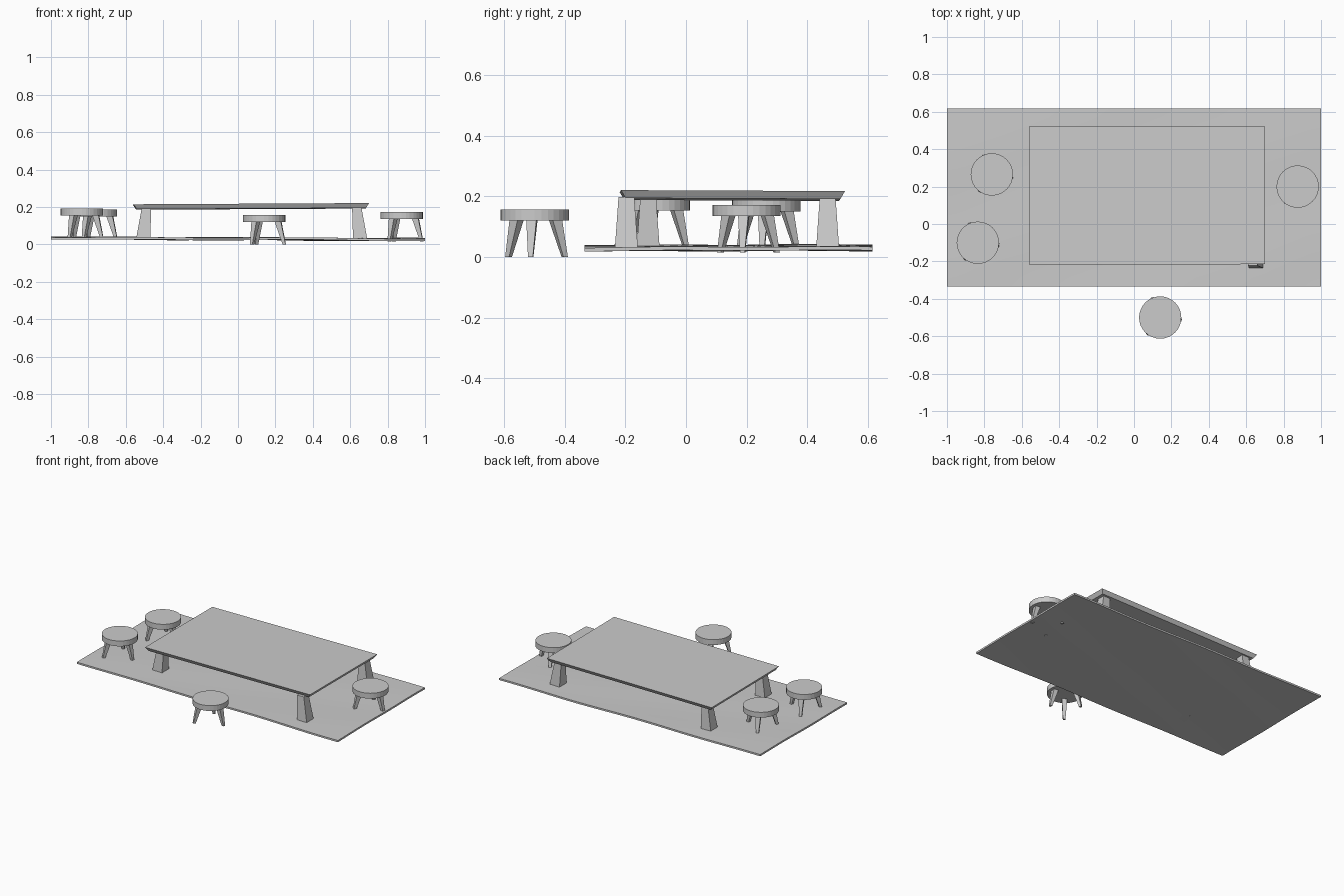
import bpy, bmesh, math
from mathutils import Vector

if "Cube" in bpy.data.objects:
    bpy.data.objects.remove(bpy.data.objects["Cube"])

grey = bpy.data.materials.new("plain grey")
grey.diffuse_color = (0.6, 0.6, 0.6, 1)
grey.use_nodes = True
grey.node_tree.nodes["Principled BSDF"].inputs["Base Color"].default_value = grey.diffuse_color


def finish(name, bm):
    bmesh.ops.recalc_face_normals(bm, faces=bm.faces[:])
    mesh = bpy.data.meshes.new(name)
    bm.to_mesh(mesh)
    bm.free()
    mesh.materials.append(grey)
    ob = bpy.data.objects.new(name, mesh)
    bpy.context.collection.objects.link(ob)
    return ob


def frustum(bm, low, high):
    """Solid between two rectangles, each (x0, x1, y0, y1, z)."""
    rings = []
    for x0, x1, y0, y1, z in (low, high):
        rings.append([bm.verts.new((x, y, z)) for x, y in
                      ((x0, y0), (x1, y0), (x1, y1), (x0, y1))])
    a, b = rings
    bm.faces.new(a[::-1])
    bm.faces.new(b)
    for i in range(4):
        j = (i + 1) % 4
        bm.faces.new((a[i], a[j], b[j], b[i]))


# Rug: thin, gently rippled sheet that dips towards the right
def ripple(x, y):
    wave = 0.0022 * math.sin(7 * x + 3 * y) + 0.0013 * math.sin(11 * y - 4 * x)
    return 0.030 - 0.004 * x + wave


bm = bmesh.new()
bmesh.ops.create_grid(bm, x_segments=40, y_segments=20, size=1)
for v in bm.verts:
    v.co.y = 0.141 + v.co.y * 0.476
ext = bmesh.ops.extrude_face_region(bm, geom=bm.faces[:])
upper = {g for g in ext["geom"] if isinstance(g, bmesh.types.BMVert)}
for v in bm.verts:
    v.co.z = ripple(v.co.x, v.co.y) + (0.006 if v in upper else -0.006)
rug = finish("rug", bm)
for p in rug.data.polygons:
    p.use_smooth = abs(p.normal.z) > 0.5

# Table top: slab with undercut edges, very slightly tilted and turned
bm = bmesh.new()
frustum(bm, (-0.613, 0.613, -0.355, 0.355, -0.013),
        (-0.63, 0.63, -0.37, 0.37, 0.013))
top = finish("table_top", bm)
top.location = (0.07, 0.153, 0.203)
top.rotation_euler = (math.radians(-0.25), math.radians(-0.3), math.radians(0.2))

# Table legs: tapered blocks flaring outwards at the foot
legs = {"front_left": (-0.507, -0.125, -1, 1), "front_right": (0.653, -0.197, 1, -1),
        "back_left": (-0.507, 0.468, -1, 1), "back_right": (0.653, 0.468, 1, 1)}
for name, (x, y, sx, sy) in legs.items():
    bm = bmesh.new()
    tx = x - sx * 0.018
    frustum(bm, (x - 0.038, x + 0.038, y - 0.038, y + 0.038, 0.028),
            (tx - 0.025, tx + 0.025, y - 0.026, y + 0.026, 0.198))
    finish("table_leg_" + name, bm)

# Stools: round seat on three splayed, tapering legs
stools = [("back_left", -0.76, 0.265, 0.030), ("front_left", -0.835, -0.10, 0.034),
          ("right", 0.875, 0.20, 0.015), ("front", 0.14, -0.50, 0.0)]
for name, x, y, z in stools:
    bm = bmesh.new()
    bmesh.ops.create_cone(bm, cap_ends=True, segments=32,
                          radius1=0.113, radius2=0.113, depth=0.037)
    bmesh.ops.translate(bm, verts=bm.verts[:], vec=(x, y, z + 0.1385))
    seat = finish("stool_seat_" + name, bm)
    for p in seat.data.polygons:
        p.use_smooth = False
    for k in range(3):
        bm = bmesh.new()
        frustum(bm, (0.100, 0.116, -0.008, 0.008, 0),
                (0.057, 0.091, -0.017, 0.017, 0.125))
        leg = finish("stool_leg_%s_%d" % (name, k + 1), bm)
        leg.location = (x, y, z)
        leg.rotation_euler.z = math.radians(-7 + 120 * k)
